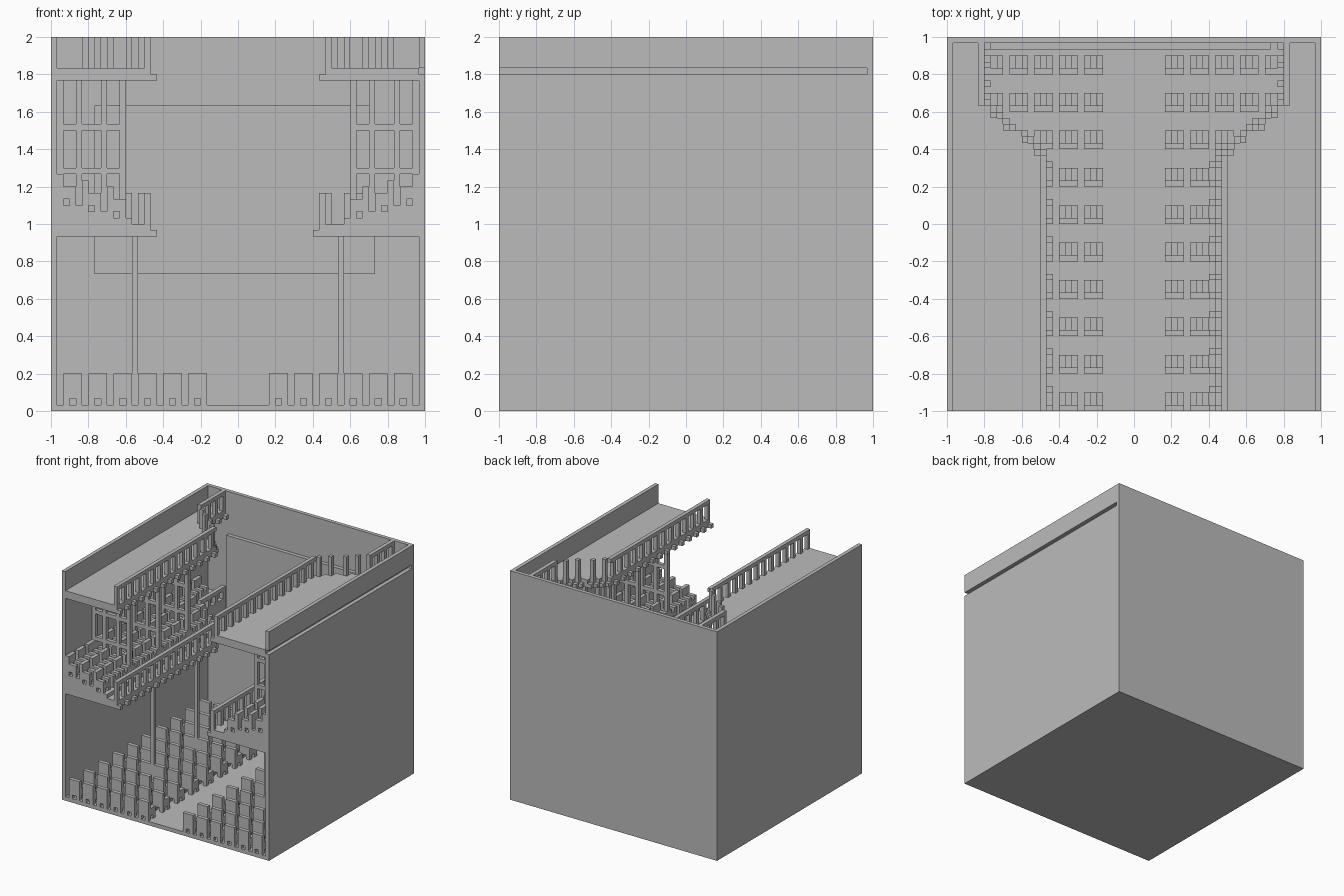
import bpy, bmesh
from mathutils import Matrix, Vector

if "Cube" in bpy.data.objects:
    bpy.data.objects.remove(bpy.data.objects["Cube"], do_unlink=True)

UNIT = 1 / 30   # one building block; the hall is 60 blocks per side
SIZE = 60

grey = bpy.data.materials.new("plain_grey")
grey.use_nodes = True
COLOUR = (0.5, 0.5, 0.5, 1)
grey.diffuse_color = COLOUR
grey.node_tree.nodes["Principled BSDF"].inputs["Base Color"].default_value = COLOUR


class Part:
    """Collects boxes given in block coordinates into one object."""

    def __init__(self, name, mirrored=False):
        self.name, self.mirrored, self.bm = name, mirrored, bmesh.new()

    def box(self, x, y, z):
        if self.mirrored:
            x = (SIZE - x[1], SIZE - x[0])
        lo = Vector((x[0] - 30, y[0] - 30, z[0])) * UNIT
        hi = Vector((x[1] - 30, y[1] - 30, z[1])) * UNIT
        m = Matrix.Translation((lo + hi) / 2) @ Matrix.Diagonal((*(hi - lo), 1))
        bmesh.ops.create_cube(self.bm, size=1, matrix=m)

    def finish(self):
        mesh = bpy.data.meshes.new(self.name)
        self.bm.to_mesh(mesh)
        self.bm.free()
        mesh.materials.append(grey)
        ob = bpy.data.objects.new(self.name, mesh)
        bpy.context.scene.collection.objects.link(ob)


def chair(part, x, y, z, sideways=False):
    """Armchair of 3 x 3 blocks: u runs across it, v from back to front."""
    def piece(u, v, k):
        a, b = (v, u) if sideways else (u, v)
        part.box((x + a[0], x + a[1]), (y + b[0], y + b[1]), (z + k[0], z + k[1]))
    piece((0, 3), (0, 1), (1, 5))            # backrest
    piece((1, 2), (1, 3), (1, 2))            # seat
    for u in (0, 2):
        piece((u, u + 1), (1, 3), (1, 3))    # arm
        for v in (0, 2):
            piece((u, u + 1), (v, v + 1), (0, 1))   # leg


def edge_at(j, edge):
    """Column of the balcony's rail at depth j: straight, slanted, straight."""
    if j <= 40:
        return edge
    if j >= 49:
        return 5
    return round(edge - (j - 40) * (edge - 5) / 9)


def strips(edge):
    """Runs of equal balcony width as (start, end, rail column)."""
    return ([(0, 41, edge)] + [(j, j + 1, edge_at(j, edge)) for j in range(41, 49)]
            + [(49, 59, 5)])


def railing(part, edge, z):
    for start, end, e in strips(edge):
        if end - start > 1:
            part.box((e, e + 1), (start, end), (z + 4, z + 5))     # handrail
            for j in range(start, end, 3):
                part.box((e, e + 1), (j, j + 1), (z, z + 4))       # baluster
        elif start % 2:
            part.box((e, e + 1), (start, end), (z, z + 5))         # lone post


def edge_blocks(part, edge, z):
    for start, end, e in strips(edge):
        for j in range(start, end, 3):
            part.box((e + 1, e + 2), (j, j + 1), (z, z + 1))


# Shell of the hall
shell = Part("hall_shell")
shell.box((0, 60), (0, 60), (0, 1))
shell.box((0, 60), (59, 60), (1, 60))
shell.box((0, 1), (0, 59), (1, 60))
shell.box((59, 60), (0, 59), (1, 54))     # wall below the outer groove
shell.box((59, 60), (0, 59), (55, 60))    # wall above the outer groove
shell.finish()

# Screen on the back wall
screen = Part("screen")
screen.box((7, 52), (58, 59), (22, 49))
screen.finish()

# Both sides of the hall
STEPS = [(1, 5, 33), (5, 9, 32), (9, 13, 31), (13, 20, 30)]
for side, mirrored in (("left", False), ("right", True)):
    low_edge = 16 if mirrored else 15

    # Ground floor seats
    seats = Part(side + "_floor_seats", mirrored)
    for x in range(2, 23, 4):
        for y in range(0, 55, 6):
            chair(seats, x, y, 1)
    seats.finish()

    # Columns under the balcony
    columns = Part(side + "_columns", mirrored)
    for y in (18, 36):
        columns.box((13, 14), (y, y + 1), (1, 28))
    columns.finish()

    # Stepped lower balcony
    lower = Part(side + "_lower_balcony", mirrored)
    for start, end, e in strips(low_edge):
        for x0, x1, top in STEPS:
            if x0 <= e:
                lower.box((x0, min(x1, e + 1)), (start, end), (28, top))
    edge_blocks(lower, low_edge, 28)
    lower.finish()

    # Flat upper balcony
    upper = Part(side + "_upper_balcony", mirrored)
    for start, end, e in strips(15):
        upper.box((1, e + 1), (start, end), (53, 55))
    edge_blocks(upper, 15, 53)
    upper.finish()

    # Railings
    for name, edge, z in (("_lower_railing", low_edge, 30), ("_upper_railing", 15, 55)):
        rail = Part(side + name, mirrored)
        railing(rail, edge, z)
        rail.finish()

    # Balcony seats facing the middle of the hall
    box_seats = Part(side + "_balcony_seats", mirrored)
    for x0, x1, top in STEPS[:3]:
        for y in range(0, 56, 4):
            if x0 + 3 <= edge_at(y + 2, low_edge):
                chair(box_seats, x0, y, top, sideways=True)
    box_seats.finish()

    # Lattice screens between groups of balcony seats
    lattice = Part(side + "_lattices", mirrored)
    for y in (11, 23, 35):
        for x in (1, 4, 8, 11):
            lattice.box((x, x + 1), (y, y + 1), (30, 53))
        for z in (38, 45):
            lattice.box((1, 12), (y, y + 1), (z, z + 1))
    lattice.finish()
